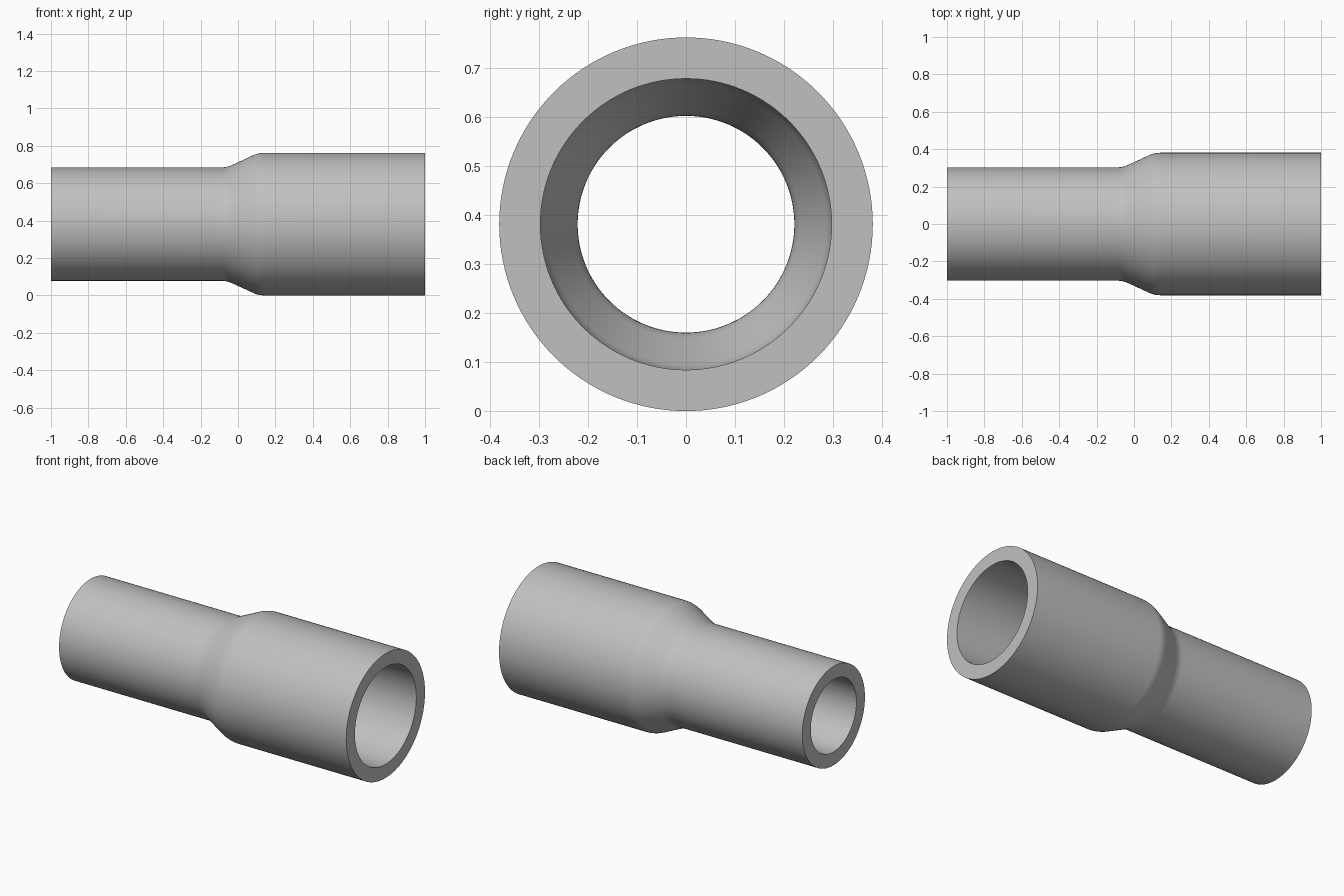
import bpy
import bmesh
from math import radians
from mathutils import Matrix, Vector

if "Cube" in bpy.data.objects:
    bpy.data.objects.remove(bpy.data.objects["Cube"], do_unlink=True)

SEGMENTS = 128
AXIS_HEIGHT = 0.381

# Plain grey material
grey = bpy.data.materials.new("plain_grey")
grey.use_nodes = True
colour = (0.53, 0.53, 0.53, 1)
grey.diffuse_color = colour
grey.node_tree.nodes["Principled BSDF"].inputs["Base Color"].default_value = colour


def rounded(profile, size, steps=6):
    """Round the inner corners of an open (x, radius) profile."""
    points = [Vector(p) for p in profile]
    result = [points[0]]
    for before, corner, after in zip(points, points[1:], points[2:]):
        a = corner + (before - corner).normalized() * size
        b = corner + (after - corner).normalized() * size
        for i in range(steps + 1):
            t = i / steps
            result.append(a * (1 - t) ** 2 + corner * 2 * t * (1 - t) + b * t * t)
    return result + [points[-1]]


# Outer wall and bore, each with a softened conical step
outer = rounded([(-1, 0.303), (-0.06, 0.303), (0.11, 0.381), (1, 0.381)], 0.03)
bore = rounded([(-1, 0.221), (-0.06, 0.221), (0.11, 0.297), (1, 0.297)], 0.03)
section = outer + bore[::-1]

# Spin the closed wall section around the x axis
bm = bmesh.new()
verts = [bm.verts.new((p.x, 0, p.y)) for p in section]
edges = [bm.edges.new((v, verts[i - 1])) for i, v in enumerate(verts)]
bmesh.ops.spin(bm, geom=verts + edges, cent=(0, 0, 0), axis=(1, 0, 0),
               angle=radians(360), steps=SEGMENTS, use_merge=True)
bmesh.ops.remove_doubles(bm, verts=bm.verts, dist=0.0001)
bmesh.ops.recalc_face_normals(bm, faces=bm.faces)
bmesh.ops.transform(bm, matrix=Matrix.Translation((0, 0, AXIS_HEIGHT)), verts=bm.verts)

mesh = bpy.data.meshes.new("reducer_pipe")
bm.to_mesh(mesh)
bm.free()
mesh.materials.append(grey)
pipe = bpy.data.objects.new("reducer_pipe", mesh)
bpy.context.collection.objects.link(pipe)

# Smooth walls with crisp end rims
bpy.ops.object.select_all(action="DESELECT")
pipe.select_set(True)
bpy.context.view_layer.objects.active = pipe
bpy.ops.object.shade_smooth_by_angle(angle=radians(30))
